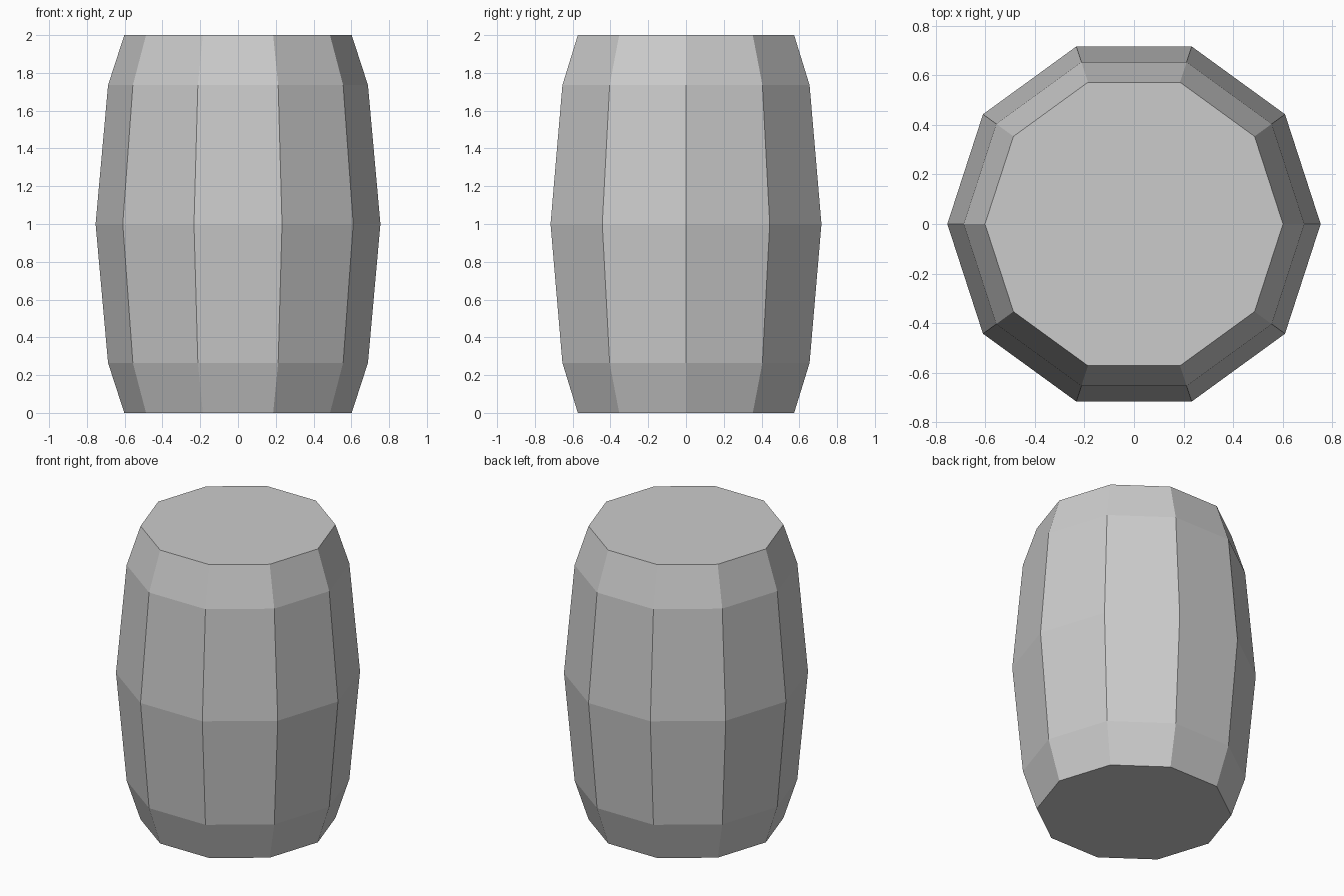
import bpy
import bmesh
from math import cos, sin, tau

cube = bpy.data.objects.get("Cube")
if cube:
    bpy.data.objects.remove(cube, do_unlink=True)

SIDES = 10
# Radius and height of each hoop line, bottom to top
PROFILE = [(0.602, 0), (0.688, 0.265), (0.754, 1), (0.688, 1.735), (0.602, 2)]

grey = bpy.data.materials.new("plain_grey")
grey.use_nodes = True
colour = (0.6, 0.6, 0.6, 1)
grey.diffuse_color = colour
grey.node_tree.nodes["Principled BSDF"].inputs["Base Color"].default_value = colour

# Bulging ten-sided barrel with flat ends
bm = bmesh.new()
rings = [[bm.verts.new((r * cos(tau * i / SIDES), r * sin(tau * i / SIDES), z))
          for i in range(SIDES)] for r, z in PROFILE]
for low, high in zip(rings, rings[1:]):
    for i in range(SIDES):
        j = (i + 1) % SIDES
        bm.faces.new((low[i], low[j], high[j], high[i]))
bm.faces.new(rings[0][::-1])
bm.faces.new(rings[-1])

mesh = bpy.data.meshes.new("barrel")
bm.to_mesh(mesh)
bm.free()
mesh.materials.append(grey)
barrel = bpy.data.objects.new("barrel", mesh)
bpy.context.collection.objects.link(barrel)
